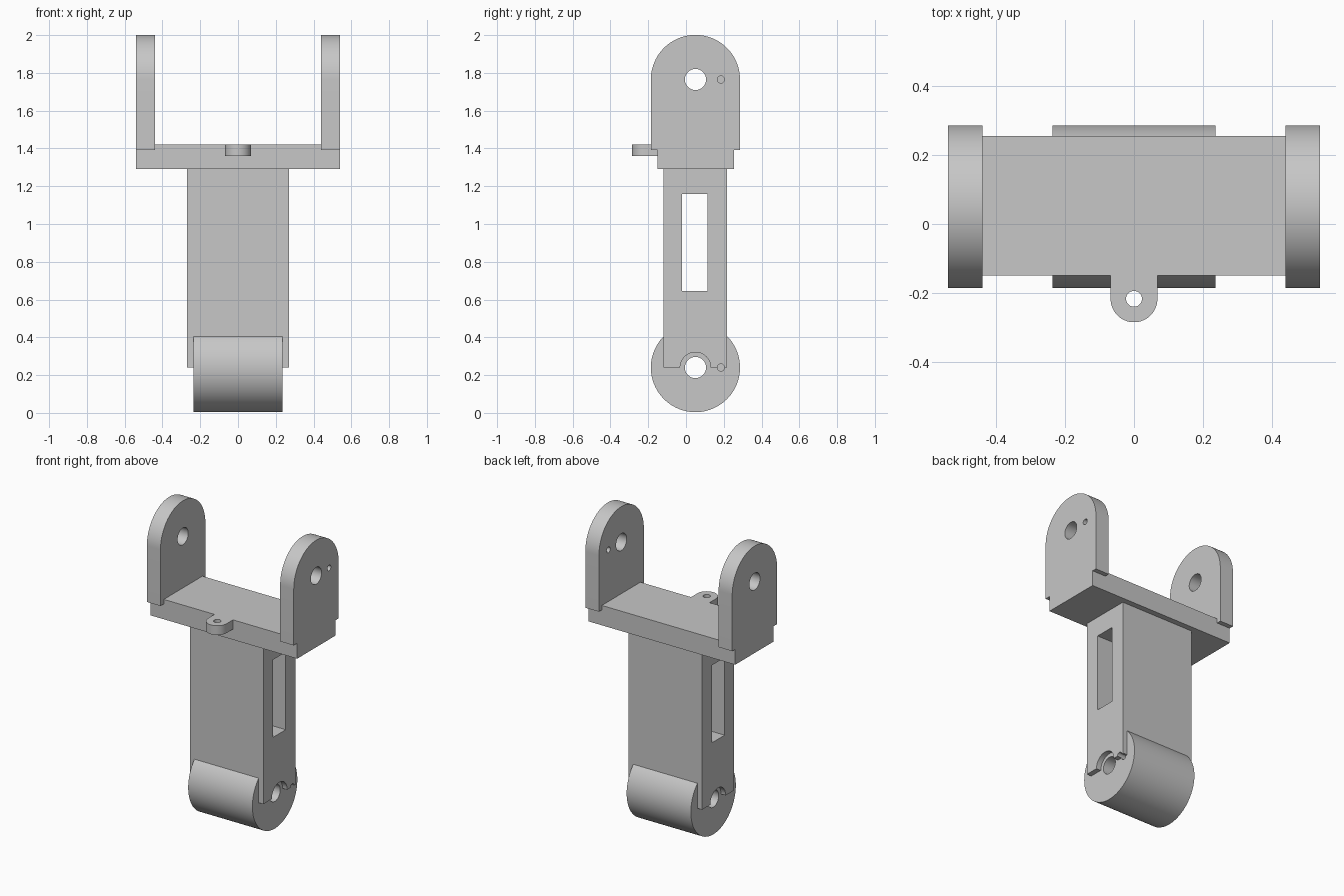
import bpy, bmesh, math
from mathutils import Vector

cube = bpy.data.objects.get("Cube")
if cube:
    bpy.data.objects.remove(cube, do_unlink=True)

GREY = (0.57, 0.57, 0.57, 1)
mat = bpy.data.materials.new("plain grey")
mat.use_nodes = True
mat.diffuse_color = GREY
bsdf = next(n for n in mat.node_tree.nodes if n.type == 'BSDF_PRINCIPLED')
bsdf.inputs["Base Color"].default_value = GREY

AXIS_Y = 0.05      # both hinge axes lie on this y
LOW_Z, TOP_Z = 0.24, 1.765
BARREL_R, PIN_R = 0.236, 0.056


def arc(cu, cv, r, start, end, n):
    angles = [math.radians(start + (end - start) * i / n) for i in range(n + 1)]
    return [(cu + r * math.cos(a), cv + r * math.sin(a)) for a in angles]


def circle(cu, cv, r, n=64):
    return arc(cu, cv, r, 0, 360, n)[:-1]


def rect(u0, u1, v0, v1):
    return [(u0, v0), (u1, v0), (u1, v1), (u0, v1)]


def prism(name, points, lo, hi, axis='X'):
    """Extrude a closed profile: (y, z) along x, or (x, y) along z."""
    bm = bmesh.new()
    along = Vector((1, 0, 0)) if axis == 'X' else Vector((0, 0, 1))
    verts = [bm.verts.new((lo, u, v) if axis == 'X' else (u, v, lo)) for u, v in points]
    face = bm.faces.new(verts)
    out = bmesh.ops.extrude_face_region(bm, geom=[face])
    moved = [g for g in out["geom"] if isinstance(g, bmesh.types.BMVert)]
    bmesh.ops.translate(bm, verts=moved, vec=along * (hi - lo))
    bmesh.ops.recalc_face_normals(bm, faces=bm.faces[:])
    mesh = bpy.data.meshes.new(name)
    bm.to_mesh(mesh)
    bm.free()
    mesh.materials.append(mat)
    obj = bpy.data.objects.new(name, mesh)
    bpy.context.collection.objects.link(obj)
    return obj


def combine(target, tool, operation):
    """Apply a boolean and discard the tool."""
    mod = target.modifiers.new(operation, 'BOOLEAN')
    mod.operation, mod.solver, mod.object = operation, 'EXACT', tool
    bpy.context.view_layer.objects.active = target
    bpy.ops.object.modifier_apply(modifier=mod.name)
    bpy.data.objects.remove(tool, do_unlink=True)


def cut(target, points, lo, hi, axis='X'):
    combine(target, prism("cutter", points, lo, hi, axis), 'DIFFERENCE')


def add(target, points, lo, hi, axis='X'):
    combine(target, prism("addition", points, lo, hi, axis), 'UNION')


# Arm: slotted post with a relief around the hinge, joined to the barrel
arm = prism("arm", rect(-0.12, 0.217, LOW_Z, 1.29), -0.27, 0.27)
cut(arm, rect(-0.02, 0.115, 0.645, 1.16), -1, 1)
cut(arm, circle(AXIS_Y, LOW_Z, 0.081), -1, 1)
add(arm, circle(AXIS_Y, LOW_Z, BARREL_R, 96), -0.236, 0.236)
cut(arm, circle(AXIS_Y, LOW_Z, PIN_R), -1, 1)
cut(arm, circle(0.185, LOW_Z, 0.019, 24), 0.13, 1)

# Fork: cross plate, two rounded ears and a drilled front tab
fork = prism("fork", rect(-0.15, 0.255, 1.29, 1.422), -0.54, 0.54)
ear = arc(AXIS_Y, TOP_Z, BARREL_R, 0, 180, 48)
ear += [(AXIS_Y - BARREL_R, 1.392), (AXIS_Y + BARREL_R, 1.392)]
for lo, hi in ((-0.54, -0.44), (0.44, 0.54)):
    add(fork, ear, lo, hi)
tab = arc(0, -0.217, 0.068, 180, 360, 32) + [(0.068, -0.1), (-0.068, -0.1)]
add(fork, tab, 1.36, 1.422, 'Z')
cut(fork, circle(0, -0.217, 0.023, 32), 1.3, 1.5, 'Z')
cut(fork, circle(AXIS_Y, TOP_Z, PIN_R), -1, 1)
cut(fork, circle(0.185, TOP_Z, 0.019, 24), 0.3, 1)

# Smooth the round surfaces, keep the corners crisp
for obj in (arm, fork):
    bpy.ops.object.select_all(action='DESELECT')
    obj.select_set(True)
    bpy.context.view_layer.objects.active = obj
    bpy.ops.object.shade_smooth_by_angle(angle=math.radians(30))
